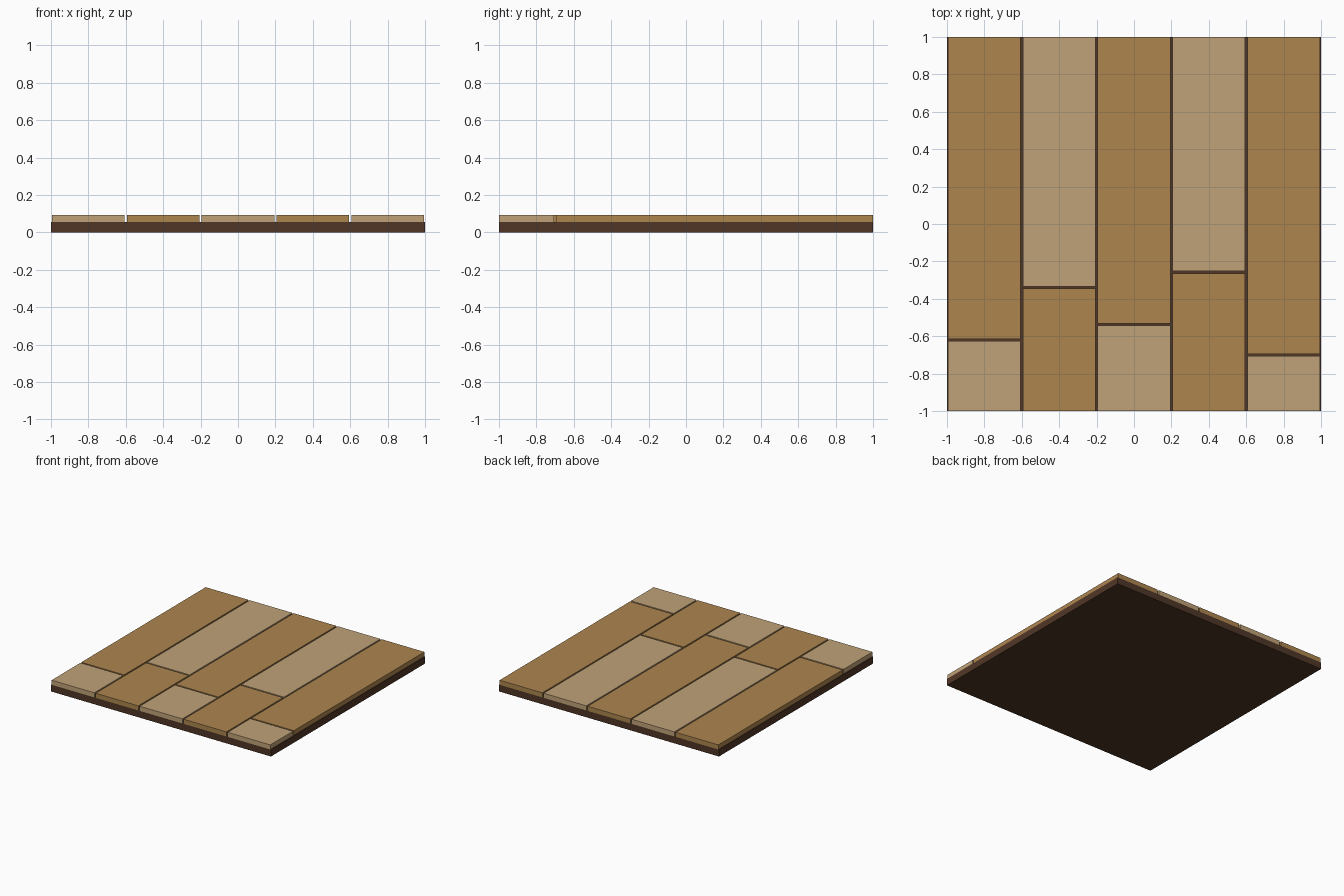
import bpy, bmesh
from mathutils import Matrix, Vector

if "Cube" in bpy.data.objects:
    bpy.data.objects.remove(bpy.data.objects["Cube"])


def material(name, rgb):
    # sRGB 0-255 to linear
    lin = [((c / 255 + 0.055) / 1.055) ** 2.4 for c in rgb]
    m = bpy.data.materials.new(name)
    m.diffuse_color = (*lin, 1)
    m.use_nodes = True
    m.node_tree.nodes["Principled BSDF"].inputs["Base Color"].default_value = m.diffuse_color
    return m


light = material("light wood", (192, 162, 120))
tan = material("tan wood", (174, 134, 79))
dark = material("dark wood", (80, 54, 38))


def box(name, lo, hi, mat):
    lo, hi = Vector(lo), Vector(hi)
    bm = bmesh.new()
    bmesh.ops.create_cube(bm, size=1, matrix=Matrix.Translation((lo + hi) / 2)
                          @ Matrix.Diagonal((*(hi - lo), 1)))
    me = bpy.data.meshes.new(name)
    bm.to_mesh(me)
    bm.free()
    me.materials.append(mat)
    ob = bpy.data.objects.new(name, me)
    bpy.context.collection.objects.link(ob)


BASE, TOP, GAP = 0.056, 0.094, 0.006

# dark underlay
box("floor_base", (-1, -1, 0), (1, 1, BASE), dark)

# five rows of boards, each split by one staggered seam
for i, seam in enumerate((-0.62, -0.34, -0.537, -0.258, -0.70)):
    x0, x1 = -1 + 0.4 * i + GAP, -0.6 + 0.4 * i - GAP
    front, back = (light, tan) if i % 2 == 0 else (tan, light)
    box(f"front_plank_{i + 1}", (x0, -1, BASE), (x1, seam - GAP, TOP), front)
    box(f"back_plank_{i + 1}", (x0, seam + GAP, BASE), (x1, 1, TOP), back)
